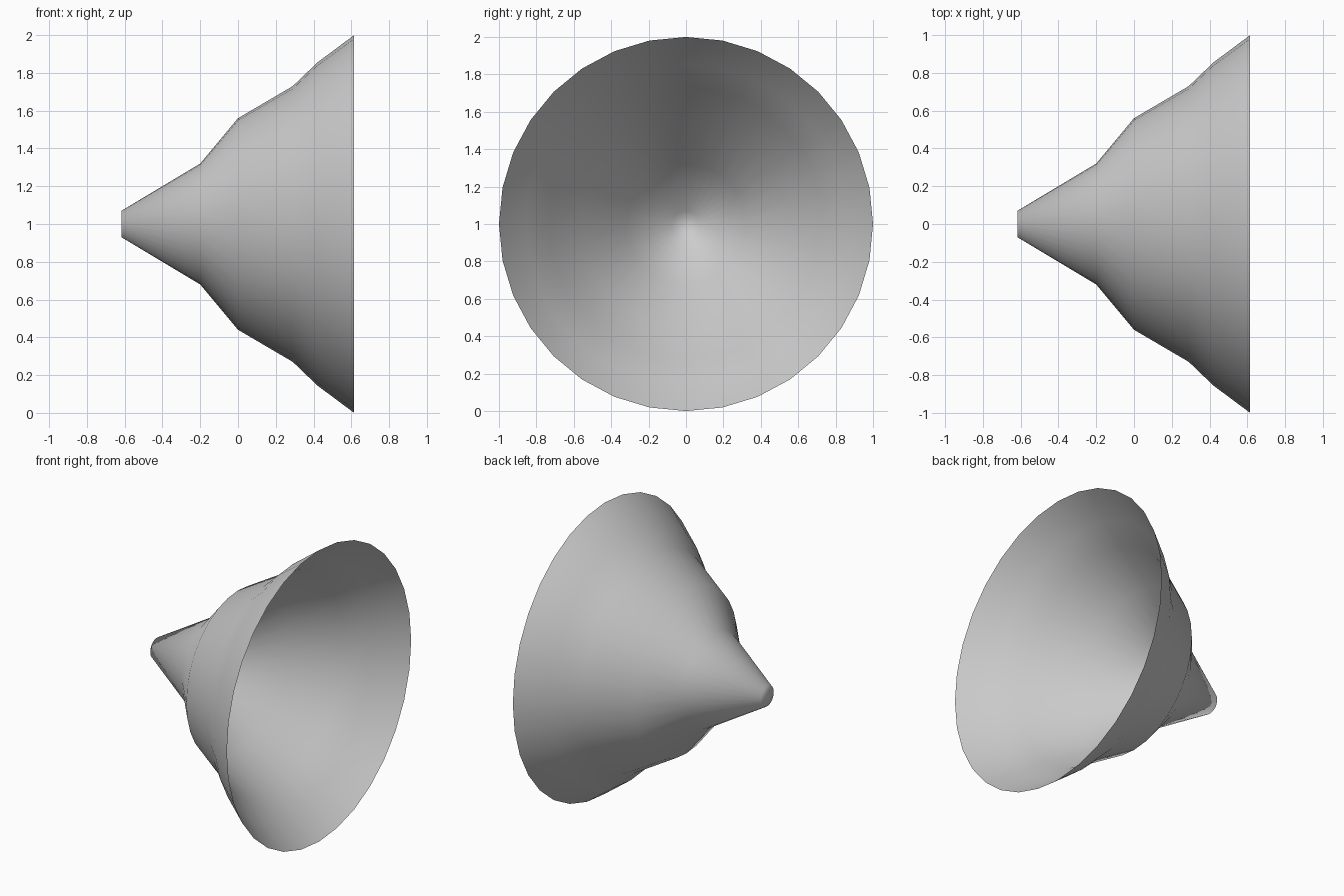
import bpy, bmesh, math

if "Cube" in bpy.data.objects:
    bpy.data.objects.remove(bpy.data.objects["Cube"])

# Horn profile: (x along the axis, radius), narrow closed end to wide open mouth
PROFILE = [(-0.617, 0.07), (-0.20, 0.32), (0.0, 0.56),
           (0.29, 0.73), (0.42, 0.855), (0.615, 1.0)]
SIDES = 32
CENTRE_Z = 1.0

bm = bmesh.new()


def ring(x, r):
    steps = [2 * math.pi * i / SIDES for i in range(SIDES)]
    return [bm.verts.new((x, r * math.cos(a), CENTRE_Z + r * math.sin(a)))
            for a in steps]


# Thin flared wall, open at the mouth
rings = [ring(x, r) for x, r in PROFILE]
for a, b in zip(rings, rings[1:]):
    for i in range(SIDES):
        j = (i + 1) % SIDES
        bm.faces.new((a[i], a[j], b[j], b[i]))

# Flat cap at the narrow tip
bm.faces.new(rings[0][::-1])

for f in bm.faces:
    f.smooth = True

mesh = bpy.data.meshes.new("flared_horn")
bm.to_mesh(mesh)
bm.free()
horn = bpy.data.objects.new("flared_horn", mesh)
bpy.context.collection.objects.link(horn)
